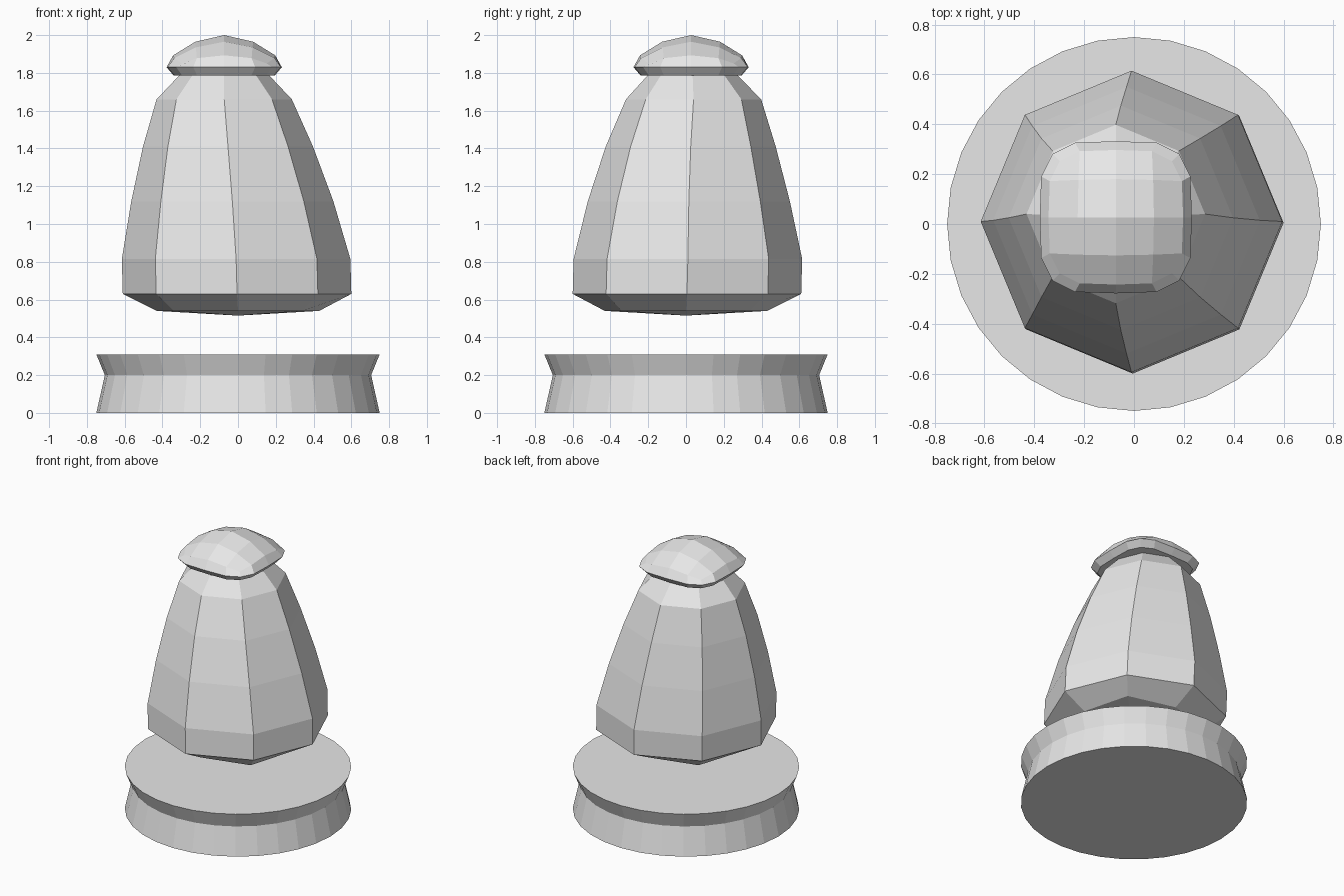
import bpy, bmesh
from math import sin, cos, pi

cube = bpy.data.objects.get("Cube")
if cube:
    bpy.data.objects.remove(cube, do_unlink=True)

grey = bpy.data.materials.new("plain_grey")
grey.use_nodes = True
grey.diffuse_color = (0.8, 0.8, 0.8, 1)
grey.node_tree.nodes["Principled BSDF"].inputs["Base Color"].default_value = (0.8, 0.8, 0.8, 1)


def finish(name, bm):
    bmesh.ops.recalc_face_normals(bm, faces=bm.faces[:])
    mesh = bpy.data.meshes.new(name)
    bm.to_mesh(mesh)
    bm.free()
    mesh.materials.append(grey)
    obj = bpy.data.objects.new(name, mesh)
    bpy.context.collection.objects.link(obj)
    return obj


def ring(bm, sides, z, r, cx=0, cy=0, diagonal=1):
    """One ring of vertices; every second radius is scaled by diagonal."""
    verts = []
    for i in range(sides):
        a = 2 * pi * i / sides
        rad = r * (diagonal if i % 2 else 1)
        verts.append(bm.verts.new((cx + rad * cos(a), cy + rad * sin(a), z)))
    return verts


def bridge(bm, lower, upper):
    n = len(lower)
    for i in range(n):
        j = (i + 1) % n
        bm.faces.new((lower[i], lower[j], upper[j], upper[i]))


# Round pedestal with a pinched waist
bm = bmesh.new()
rings = [ring(bm, 32, z, r) for z, r in ((0, 0.75), (0.2, 0.705), (0.31, 0.75))]
for lower, upper in zip(rings, rings[1:]):
    bridge(bm, lower, upper)
bm.faces.new(rings[0])
bm.faces.new(rings[-1])
finish("pedestal", bm)

# Eight-sided leaning body: height, radius, centre x, centre y
bm = bmesh.new()
profile = [(0.63, 0.605, -0.005, 0.005), (0.815, 0.605, -0.01, 0.01),
           (1.12, 0.535, -0.03, 0.015), (1.41, 0.45, -0.053, 0.025),
           (1.66, 0.358, -0.073, 0.04), (1.79, 0.235, -0.073, 0.035),
           (1.84, 0.17, -0.073, 0.03)]
rings = [ring(bm, 8, 0.54, 0.43, diagonal=1.12)]
rings += [ring(bm, 8, *p) for p in profile]
for lower, upper in zip(rings, rings[1:]):
    bridge(bm, lower, upper)
bm.faces.new(rings[-1])
# Shallow pointed underside
tip = bm.verts.new((0, 0, 0.515))
for i in range(8):
    bm.faces.new((tip, rings[0][(i + 1) % 8], rings[0][i]))
finish("body", bm)

# Rounded-square cap: a domed grid, then a rim and an underside
bm = bmesh.new()
bmesh.ops.create_grid(bm, x_segments=4, y_segments=4, size=2)
dome = {(0, 0): (0, 0, 2.0), (1, 0): (0.153, 0, 1.965), (2, 0): (0.27, 0, 1.893),
        (1, 1): (0.15, 0.15, 1.935), (2, 1): (0.265, 0.145, 1.878),
        (2, 2): (0.225, 0.225, 1.85)}
for v in bm.verts:
    i, j = round(v.co.x), round(v.co.y)
    big, small, z = dome[max(abs(i), abs(j)), min(abs(i), abs(j))]
    x, y = (big, small) if abs(i) >= abs(j) else (small, big)
    v.co = (x if i > 0 else -x, y if j > 0 else -y, z)
for scale, z in ((1.13, 1.83), (0.88, 1.787)):
    edges = [e for e in bm.edges if e.is_boundary]
    new = bmesh.ops.extrude_edge_only(bm, edges=edges)["geom"]
    for v in new:
        if isinstance(v, bmesh.types.BMVert):
            v.co = (v.co.x * scale, v.co.y * scale, z)
rim = [e for e in bm.edges if e.is_boundary]
bmesh.ops.holes_fill(bm, edges=rim, sides=0)
cap = finish("cap", bm)
cap.location = (-0.073, 0.027, 0)
